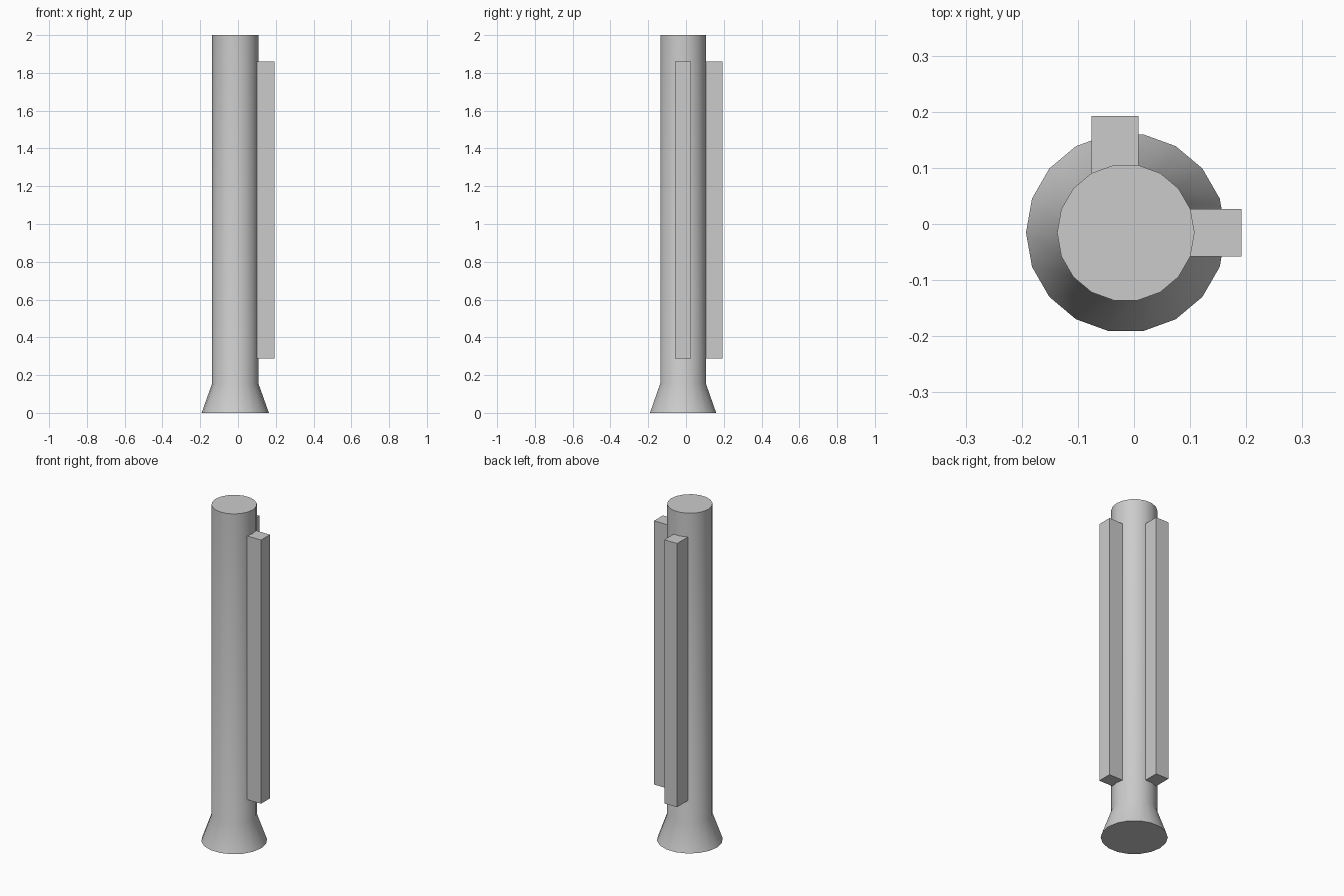
import bpy, bmesh, math

if "Cube" in bpy.data.objects:
    bpy.data.objects.remove(bpy.data.objects["Cube"])

CX, CY = -0.0145, -0.0155   # post axis
SIDES = 18


def new_object(name, bm):
    bmesh.ops.recalc_face_normals(bm, faces=bm.faces[:])
    mesh = bpy.data.meshes.new(name)
    bm.to_mesh(mesh)
    bm.free()
    obj = bpy.data.objects.new(name, mesh)
    bpy.context.collection.objects.link(obj)
    return obj


def box(name, x0, x1, y0, y1, z0, z1):
    bm = bmesh.new()
    bmesh.ops.create_cube(bm, size=1)
    bmesh.ops.scale(bm, vec=(x1 - x0, y1 - y0, z1 - z0), verts=bm.verts)
    bmesh.ops.translate(bm, vec=((x0 + x1) / 2, (y0 + y1) / 2, (z0 + z1) / 2), verts=bm.verts)
    return new_object(name, bm)


# Round post with a flared foot, stacked from rings (radius, height)
bm = bmesh.new()
rings = []
for r, z in [(0.178, 0), (0.1225, 0.156), (0.1225, 2)]:
    rings.append([bm.verts.new((CX + r * math.cos(2 * math.pi * i / SIDES),
                                CY + r * math.sin(2 * math.pi * i / SIDES), z))
                  for i in range(SIDES)])
for low, high in zip(rings, rings[1:]):
    for i in range(SIDES):
        j = (i + 1) % SIDES
        bm.faces.new((low[i], low[j], high[j], high[i]))
bm.faces.new(rings[0])
bm.faces.new(rings[-1])
post = new_object("post", bm)
bpy.context.view_layer.objects.active = post
post.select_set(True)
bpy.ops.object.shade_smooth_by_angle(angle=math.radians(30))

# Two square rails set into the right and back of the post
box("right_rail", 0.085, 0.192, CY - 0.042, CY + 0.042, 0.289, 1.859)
box("back_rail", -0.076, 0.008, 0.085, 0.1925, 0.289, 1.859)
